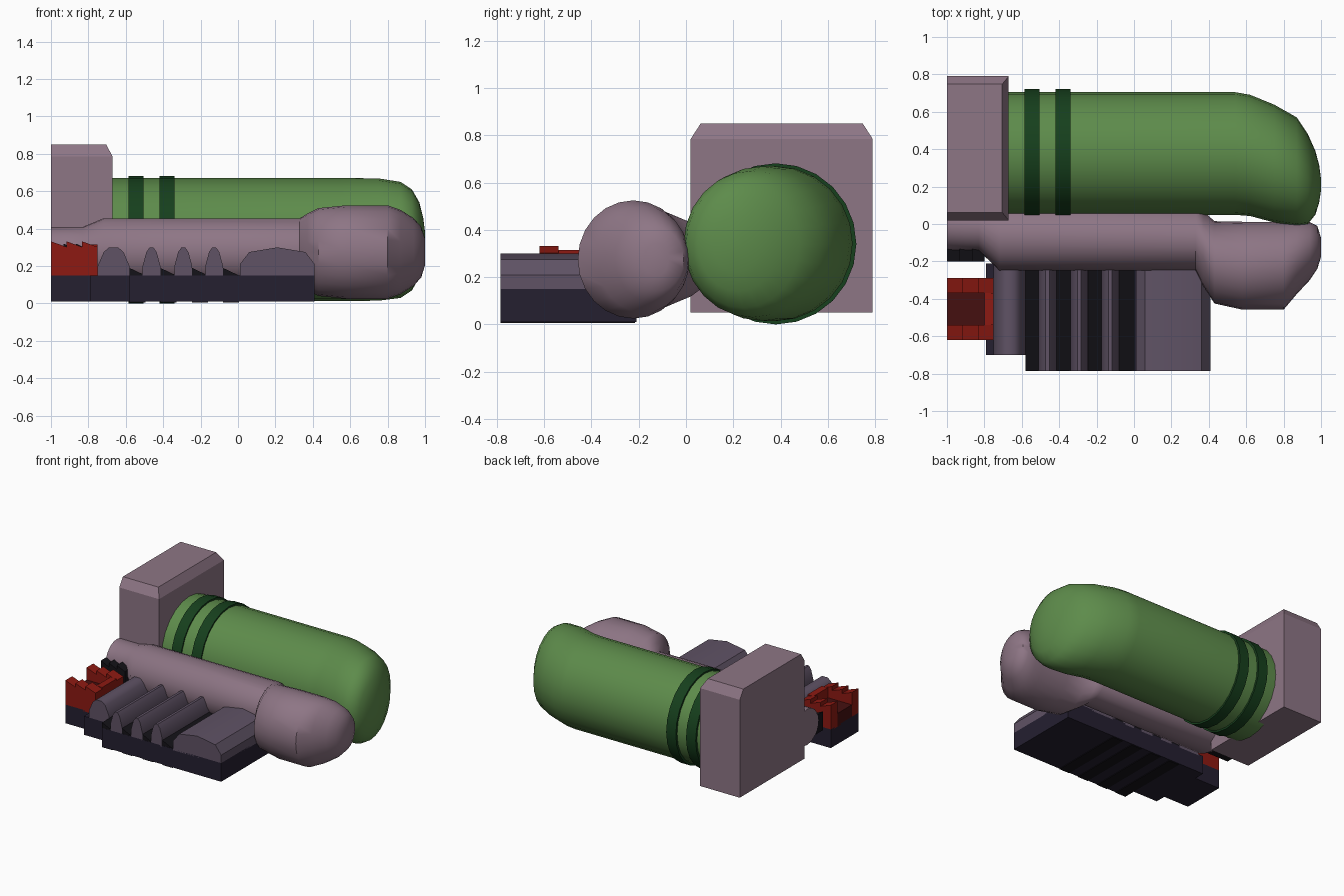
import bpy, bmesh, math

if "Cube" in bpy.data.objects:
    bpy.data.objects.remove(bpy.data.objects["Cube"])


def material(name, rgb):
    m = bpy.data.materials.new(name)
    m.diffuse_color = (*rgb, 1)
    m.use_nodes = True
    m.node_tree.nodes["Principled BSDF"].inputs["Base Color"].default_value = m.diffuse_color
    return m


MAUVE = material("mauve", (0.27, 0.18, 0.235))
GREEN = material("green", (0.11, 0.26, 0.07))
BAND = material("dark_green", (0.008, 0.05, 0.012))
RED = material("red", (0.27, 0.01, 0.006))
DARKRED = material("dark_red", (0.06, 0.005, 0.005))
NAVY = material("navy", (0.018, 0.014, 0.03))
PURPLE = material("purple", (0.115, 0.085, 0.13))
BLACK = material("black", (0.007, 0.006, 0.009))


def finish(name, bm, mat, smooth=None):
    bmesh.ops.recalc_face_normals(bm, faces=bm.faces)
    me = bpy.data.meshes.new(name)
    bm.to_mesh(me)
    bm.free()
    ob = bpy.data.objects.new(name, me)
    bpy.context.collection.objects.link(ob)
    me.materials.append(mat)
    if smooth:
        bpy.ops.object.select_all(action='DESELECT')
        ob.select_set(True)
        bpy.context.view_layer.objects.active = ob
        bpy.ops.object.shade_smooth_by_angle(angle=math.radians(smooth))
    return ob


def loft(name, rings, mat, sides=24):
    """Skin elliptical rings (x, cy, cz, ry, rz) along x."""
    bm = bmesh.new()
    loops = []
    for x, cy, cz, ry, rz in rings:
        loops.append([bm.verts.new((x, cy + ry * math.cos(a), cz + rz * math.sin(a)))
                      for a in (2 * math.pi * i / sides for i in range(sides))])
    for a, b in zip(loops, loops[1:]):
        for i in range(sides):
            j = (i + 1) % sides
            bm.faces.new((a[i], a[j], b[j], b[i]))
    bm.faces.new(loops[0])
    bm.faces.new(loops[-1])
    return finish(name, bm, mat, 45)


def extrude(name, profile, y0, y1, mat, smooth=None):
    """Extrude an (x, z) profile from y0 to y1."""
    bm = bmesh.new()
    a = [bm.verts.new((x, y0, z)) for x, z in profile]
    b = [bm.verts.new((x, y1, z)) for x, z in profile]
    n = len(a)
    for i in range(n):
        j = (i + 1) % n
        bm.faces.new((a[i], a[j], b[j], b[i]))
    bm.faces.new(a)
    bm.faces.new(b)
    return finish(name, bm, mat, smooth)


def box(name, x0, x1, y0, y1, z0, z1, mat):
    return extrude(name, [(x0, z0), (x1, z0), (x1, z1), (x0, z1)], y0, y1, mat)


# Large green cylinder with a dome leaning towards the front
loft("green_cylinder", [
    (-0.72, .377, .342, .328, .328), (0.54, .377, .342, .328, .328),
    (0.62, .367, .342, .324, .328), (0.75, .323, .342, .315, .327),
    (0.87, .28, .34, .29, .31), (0.93, .24, .34, .24, .27),
    (0.97, .22, .34, .17, .20), (0.99, .215, .34, .10, .12),
    (1.0, .21, .34, .03, .04)], GREEN)
for i, x in enumerate((-0.585, -0.42)):
    loft(f"cylinder_band_{i}", [(x, .38, .341, .341, .341),
                                (x + .08, .38, .341, .341, .341)], BAND)

# Rear block, chamfered around three top edges
block = box("rear_block", -1, -.67, .02, .79, .05, .85, MAUVE)
top = [v for v in block.data.vertices if v.co.z > .8]
for v in top:
    v.co.z = .785
bm = bmesh.new()
bm.from_mesh(block.data)
face = max(bm.faces, key=lambda f: f.calc_center_median().z)
new = bmesh.ops.extrude_discrete_faces(bm, faces=[face])["faces"][0]
for v in new.verts:
    v.co.z = .85
    v.co.y += .042 if v.co.y < .4 else -.042
    if v.co.x > -.8:
        v.co.x -= .035
bm.to_mesh(block.data)
bm.free()

# Mauve tube with a swollen rounded head
loft("tube_with_head", [
    (-1, -.01, .275, .132, .134), (-.83, -.01, .275, .132, .134),
    (-.72, -.068, .275, .18, .18), (.33, -.068, .275, .18, .18),
    (.37, -.13, .275, .20, .205), (.43, -.205, .275, .22, .235),
    (.58, -.223, .275, .235, .25), (.80, -.223, .275, .235, .25),
    (.87, -.18, .275, .195, .225), (.94, -.145, .275, .155, .18),
    (.98, -.125, .275, .115, .135), (1.0, -.125, .275, .05, .07)], MAUVE)

# Stepped dark base
box("base_main", -.58, .41, -.785, -.21, .01, .15, NAVY)
box("base_step", -.79, -.58, -.70, -.21, .01, .15, NAVY)
box("base_end", -1, -.75, -.62, -.29, .01, .15, NAVY)


# Rounded ribs on the base
def rib(name, x0, x1, front, ease):
    pts = [(x0, .14), (x0, .20), (x0 + ease, .275), (x0 + ease * 1.9, .30),
           (x1 - ease * 1.9, .30), (x1 - ease, .275), (x1, .20), (x1, .14)]
    extrude(name, pts, front, -.21, PURPLE, 50)


rib("end_rib", -.75, -.58, -.70, .032)
for i, x in enumerate((-.51, -.34, -.175)):
    rib(f"narrow_rib_{i}", x, x + .095, -.785, .02)
pts = [(.01, .14), (.01, .21), (.06, .275), (.21, .30), (.36, .275), (.41, .21), (.41, .14)]
extrude("wide_rib", pts, -.785, -.21, PURPLE, 30)

# Black wedges between the ribs
for i, x in enumerate((-.58, -.415, -.245, -.08)):
    extrude(f"wedge_{i}", [(x, .005), (x + .085, .005), (x + .085, .15), (x, .19)],
            -.784, -.215, BLACK)


# Sawtooth rails at the left end
def saw(name, x0, x1, z0, z1, y0, y1, mat):
    step = (x1 - x0) / 3
    pts = [(x0, z0)]
    for i in range(3):
        pts += [(x0 + i * step, z1), (x0 + (i + 1) * step, z1 - .03)]
    extrude(name, pts + [(x1, z0)], y0, y1, mat)


saw("red_rail_front", -1, -.75, .14, .332, -.62, -.54, RED)
saw("red_rail_back", -1, -.75, .14, .332, -.37, -.29, RED)
box("red_end_wall", -.80, -.75, -.54, -.37, .14, .315, RED)
box("red_floor", -1, -.80, -.54, -.37, .14, .24, DARKRED)
saw("black_rail", -1, -.80, .18, .32, -.20, -.06, BLACK)
